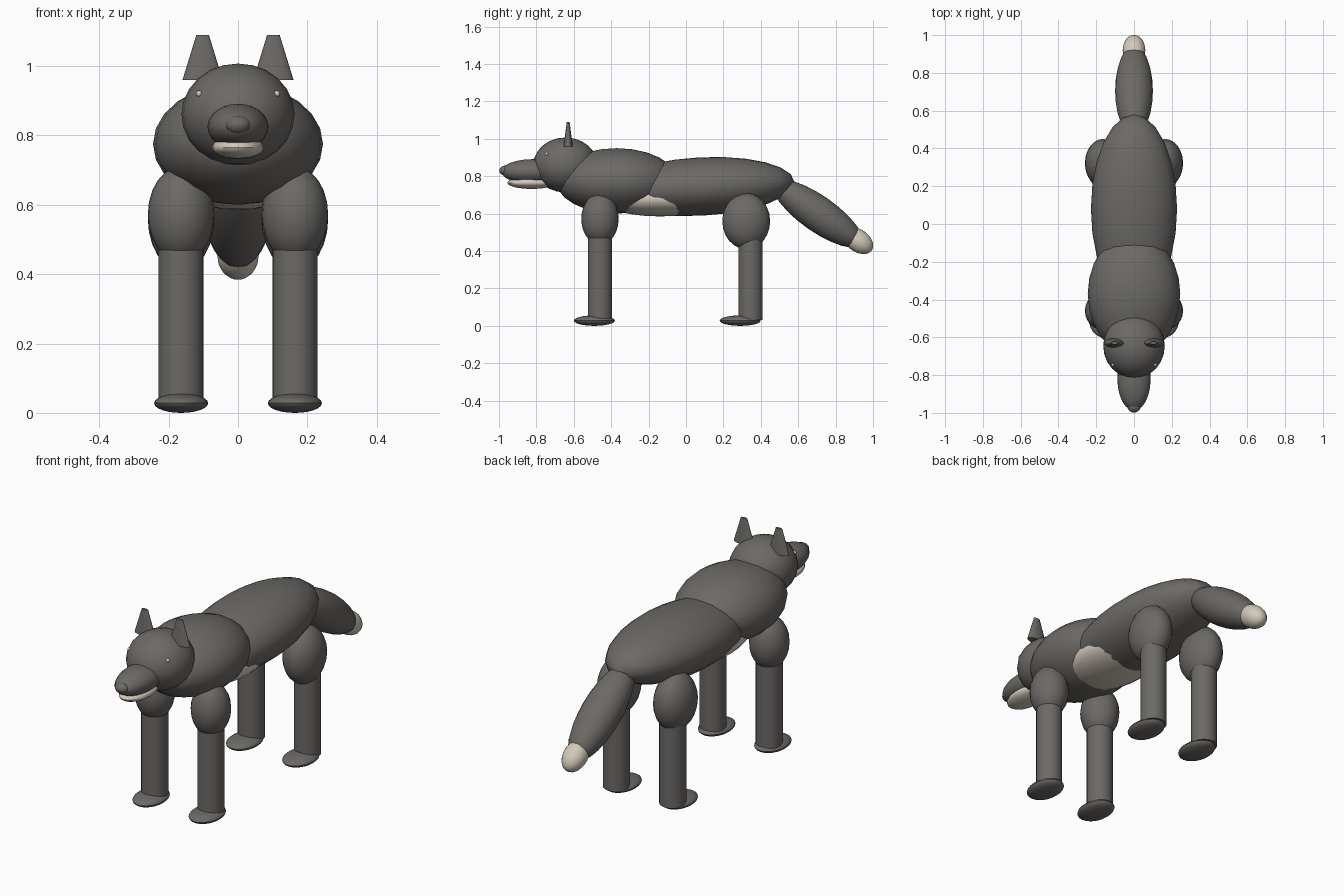
import bpy
import bmesh
from math import radians
from mathutils import Matrix, Vector

cube = bpy.data.objects.get("Cube")
if cube:
    bpy.data.objects.remove(cube, do_unlink=True)


def make_material(name, colour):
    mat = bpy.data.materials.new(name)
    mat.use_nodes = True
    mat.diffuse_color = colour
    mat.node_tree.nodes["Principled BSDF"].inputs["Base Color"].default_value = colour
    return mat


fur = make_material("dark grey fur", (0.15, 0.142, 0.133, 1))
cream = make_material("pale cream fur", (0.66, 0.59, 0.5, 1))


def finish(name, bm, centre, tilt, mat):
    """Turn the mesh into a smooth object with sharp rims."""
    mesh = bpy.data.meshes.new(name)
    bm.to_mesh(mesh)
    bm.free()
    mesh.shade_smooth()
    mesh.set_sharp_from_angle(angle=radians(40))
    mesh.materials.append(mat)
    obj = bpy.data.objects.new(name, mesh)
    obj.location = centre
    obj.rotation_euler.x = radians(tilt)
    bpy.context.collection.objects.link(obj)
    return obj


def ellipsoid(name, centre, radii, mat=fur, tilt=0):
    bm = bmesh.new()
    bmesh.ops.create_uvsphere(bm, u_segments=24, v_segments=12, radius=1)
    bmesh.ops.scale(bm, vec=Vector(radii), verts=bm.verts)
    return finish(name, bm, centre, tilt, mat)


def cone(name, centre, bottom, top, height, flatten=1, mat=fur):
    bm = bmesh.new()
    bmesh.ops.create_cone(bm, cap_ends=True, segments=24, radius1=bottom,
                          radius2=top, depth=height)
    bmesh.ops.scale(bm, vec=Vector((1, flatten, 1)), verts=bm.verts)
    return finish(name, bm, centre, 0, mat)


# Trunk
ellipsoid("body", (0, 0.08, 0.745), (0.228, 0.5, 0.156), tilt=3)
ellipsoid("chest", (0, -0.37, 0.775), (0.245, 0.325, 0.175))
ellipsoid("belly", (0, -0.14, 0.68), (0.19, 0.32, 0.095), cream)

# Head
ellipsoid("head", (0, -0.645, 0.86), (0.163, 0.172, 0.147))
ellipsoid("muzzle", (0, -0.82, 0.825), (0.088, 0.168, 0.066))
ellipsoid("lower_jaw", (0, -0.825, 0.765), (0.075, 0.13, 0.033), cream)
ellipsoid("nose", (0, -0.965, 0.83), (0.036, 0.033, 0.027))

# Tail
ellipsoid("tail", (0, 0.705, 0.6), (0.1, 0.287, 0.096), tilt=-35)
ellipsoid("tail_tip", (0, 0.92, 0.455), (0.06, 0.09, 0.06), cream, -35)

# Paired parts
for side, s in (("left", 1), ("right", -1)):
    ellipsoid(f"{side}_eye", (s * 0.112, -0.745, 0.92), (0.009, 0.009, 0.009), cream)
    cone(f"{side}_ear", (s * 0.102, -0.63, 1.025), 0.058, 0.018, 0.13, 0.42)
    for end, leg_y, thigh_y, thigh_z, thigh, foot_y in (
            ("front", -0.46, -0.46, 0.572, (0.096, 0.1, 0.138), -0.49),
            ("rear", 0.345, 0.322, 0.56, (0.096, 0.128, 0.15), 0.29)):
        x = s * 0.164
        ellipsoid(f"{end}_{side}_thigh", (x, thigh_y, thigh_z), thigh)
        cone(f"{end}_{side}_leg", (x, leg_y, 0.25), 0.065, 0.065, 0.44)
        ellipsoid(f"{end}_{side}_foot", (x, foot_y, 0.028), (0.078, 0.11, 0.028))
